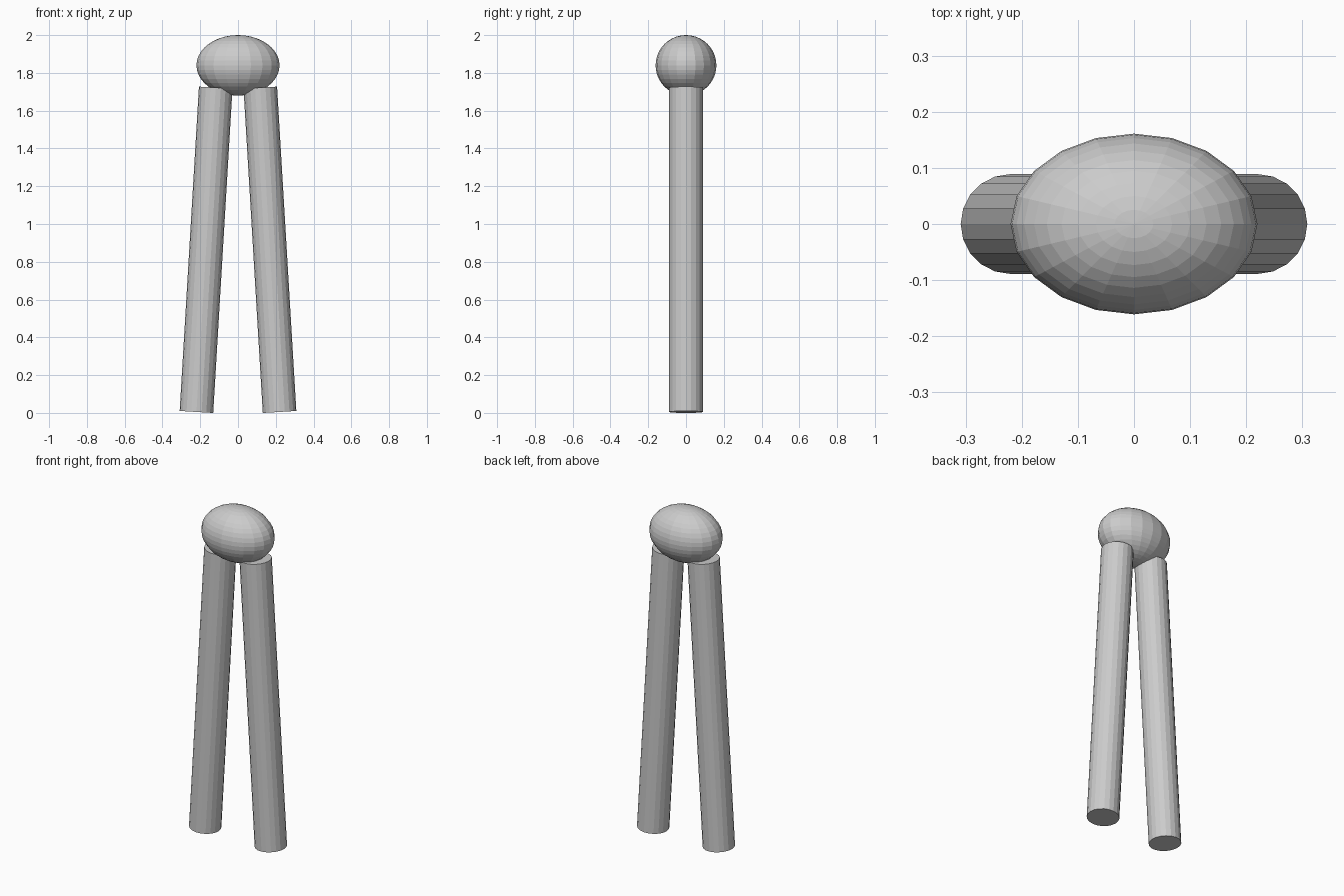
import bpy
from mathutils import Vector

if "Cube" in bpy.data.objects:
    bpy.data.objects.remove(bpy.data.objects["Cube"])

# Egg-shaped head, wide in x
bpy.ops.mesh.primitive_uv_sphere_add(segments=20, ring_count=20, radius=1, location=(0, 0, 1.84))
head = bpy.context.object
head.name = "head"
head.scale = (0.22, 0.161, 0.16)


def leg(name, side):
    """Straight round leg splayed outwards from the head."""
    foot = Vector((side * 0.22, 0, 0.005))
    top = Vector((side * 0.118, 0, 1.722))
    axis = top - foot
    bpy.ops.mesh.primitive_cylinder_add(vertices=20, radius=0.089, depth=axis.length,
                                        location=(foot + top) / 2)
    obj = bpy.context.object
    obj.name = name
    obj.rotation_euler = (0, Vector((0, 0, 1)).rotation_difference(axis).to_euler().y, 0)


# Pair of legs
leg("left_leg", -1)
leg("right_leg", 1)
